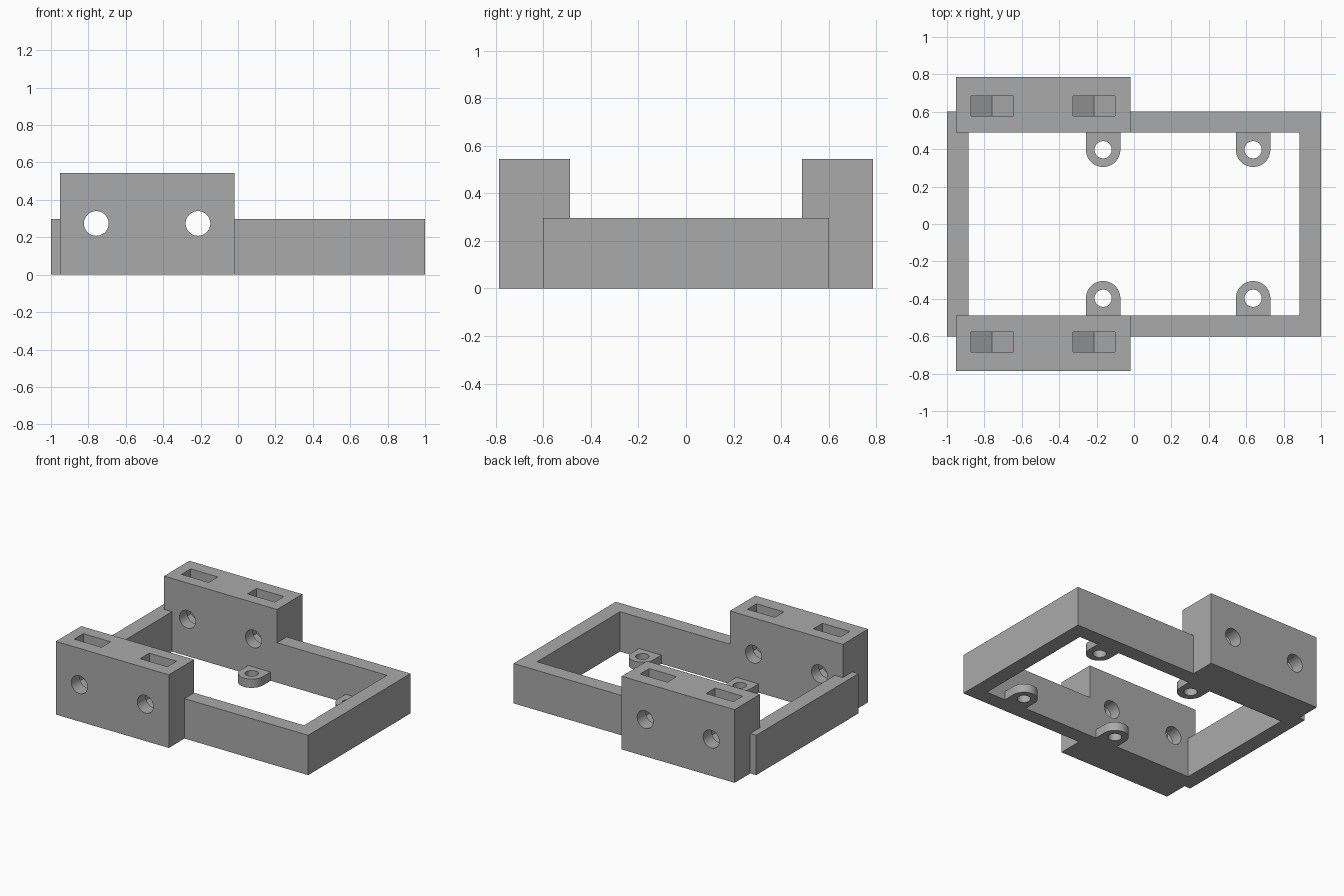
import bpy
import bmesh
from math import cos, sin, pi, radians
from mathutils import Vector

cube = bpy.data.objects.get("Cube")
if cube:
    bpy.data.objects.remove(cube, do_unlink=True)

# Main dimensions
OUT_X, OUT_Y, WALL, FRAME_H = 1.0, 0.602, 0.114, 0.297
IN_X, IN_Y = OUT_X - WALL, OUT_Y - WALL
BLOCK_X0, BLOCK_X1, BLOCK_Y, BLOCK_H = -0.951, -0.02, 0.786, 0.545
BOLT_X, BOLT_Z, BOLT_R = (-0.758, -0.214), 0.274, 0.066
NUT_R, SLOT_Y0, SLOT_Y1 = 0.13, 0.578, 0.685
LUG_X, LUG_Y, LUG_R, LUG_HOLE, LUG_H = (-0.165, 0.637), 0.397, 0.092, 0.046, 0.065

grey = bpy.data.materials.new("plain_grey")
grey.use_nodes = True
colour = (0.4, 0.4, 0.4, 1.0)
grey.diffuse_color = colour
grey.node_tree.nodes["Principled BSDF"].inputs["Base Color"].default_value = colour


def arc(cx, cy, r, start, end, n):
    """Points along an arc, both ends included."""
    angles = [start + (end - start) * i / n for i in range(n + 1)]
    return [(cx + r * cos(a), cy + r * sin(a)) for a in angles]


def circle(cx, cy, r, n=48):
    return arc(cx, cy, r, 0, 2 * pi, n)[:-1]


def rect(x0, y0, x1, y1):
    return [(x0, y0), (x1, y0), (x1, y1), (x0, y1)]


def prism(name, outline, low, high, axis="z"):
    """Extrude a closed outline along z, or an x-z outline along y."""
    bm = bmesh.new()
    place = (lambda u, v: (u, v, low)) if axis == "z" else (lambda u, v: (u, low, v))
    face = bm.faces.new([bm.verts.new(place(u, v)) for u, v in outline])
    new = bmesh.ops.extrude_face_region(bm, geom=[face])["geom"]
    step = Vector((0, 0, high - low) if axis == "z" else (0, high - low, 0))
    bmesh.ops.translate(bm, vec=step, verts=[g for g in new if isinstance(g, bmesh.types.BMVert)])
    bmesh.ops.recalc_face_normals(bm, faces=bm.faces)
    mesh = bpy.data.meshes.new(name)
    bm.to_mesh(mesh)
    bm.free()
    obj = bpy.data.objects.new(name, mesh)
    bpy.context.collection.objects.link(obj)
    mesh.materials.append(grey)
    return obj


def combine(target, tool, operation):
    """Apply a boolean and discard the tool object."""
    mod = target.modifiers.new(operation.lower(), "BOOLEAN")
    mod.operation, mod.object, mod.solver = operation, tool, "EXACT"
    bpy.context.view_layer.objects.active = target
    bpy.ops.object.modifier_apply(modifier=mod.name)
    bpy.data.objects.remove(tool, do_unlink=True)


# Open rectangular frame
frame = prism("mounting_frame", rect(-OUT_X, -OUT_Y, OUT_X, OUT_Y), 0, FRAME_H)
combine(frame, prism("opening", rect(-IN_X, -IN_Y, IN_X, IN_Y), -0.1, 1), "DIFFERENCE")

for side in (-1, 1):
    # Tall clamp block on each long wall
    block = prism("clamp_block", rect(BLOCK_X0, side * IN_Y, BLOCK_X1, side * BLOCK_Y), 0, BLOCK_H)
    combine(frame, block, "UNION")

    for x in BOLT_X:
        # Cross bolt hole
        hole = prism("bolt_hole", circle(x, BOLT_Z, BOLT_R), side * 0.4, side * 0.9, "y")
        combine(frame, hole, "DIFFERENCE")
        # Nut slot, open at the top with a pointed hexagonal floor
        half = NUT_R * cos(pi / 6)
        slot = [(x - half, 1), (x - half, BOLT_Z - NUT_R / 2), (x, BOLT_Z - NUT_R),
                (x + half, BOLT_Z - NUT_R / 2), (x + half, 1)]
        combine(frame, prism("nut_slot", slot, side * SLOT_Y0, side * SLOT_Y1, "y"), "DIFFERENCE")

    for x in LUG_X:
        # Rounded screw lug at the foot of the wall
        root = side * (IN_Y + 0.04)
        outline = arc(x, side * LUG_Y, LUG_R, 0, -side * pi, 32)
        outline += [(x - LUG_R, root), (x + LUG_R, root)]
        lug = prism("screw_lug", outline, 0, LUG_H)
        combine(lug, prism("screw_hole", circle(x, side * LUG_Y, LUG_HOLE), -0.1, 0.3), "DIFFERENCE")
        combine(frame, lug, "UNION")

# Smooth round holes, crisp edges elsewhere
bpy.ops.object.select_all(action="DESELECT")
frame.select_set(True)
bpy.context.view_layer.objects.active = frame
bpy.ops.object.shade_smooth_by_angle(angle=radians(30))
